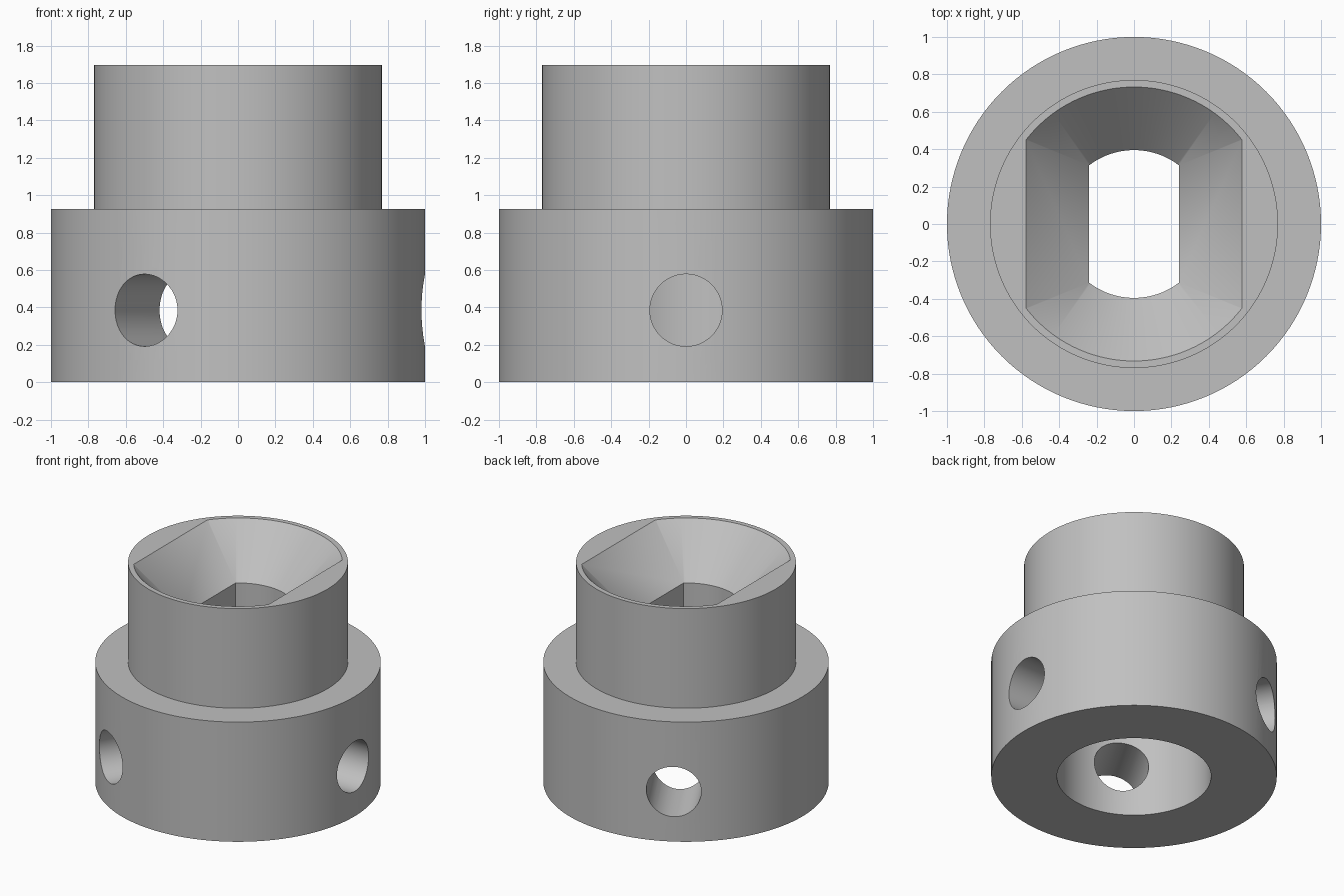
import bpy
import bmesh
from math import acos, cos, sin, pi, radians
from mathutils import Matrix

if "Cube" in bpy.data.objects:
    bpy.data.objects.remove(bpy.data.objects["Cube"], do_unlink=True)

SEGMENTS = 128
HEIGHT = 1.695
FLANGE_HEIGHT = 0.925
BORE_HEIGHT = 0.77
NECK_Z = 1.35

grey = bpy.data.materials.new("plain grey")
grey.use_nodes = True
colour = (0.53, 0.53, 0.53, 1)
grey.diffuse_color = colour
grey.node_tree.nodes["Principled BSDF"].inputs["Base Color"].default_value = colour


def make_object(name, bm):
    bmesh.ops.recalc_face_normals(bm, faces=bm.faces)
    mesh = bpy.data.meshes.new(name)
    bm.to_mesh(mesh)
    bm.free()
    mesh.materials.append(grey)
    obj = bpy.data.objects.new(name, mesh)
    bpy.context.collection.objects.link(obj)
    return obj


def skin(name, rings):
    """Join closed rings of points into a capped solid."""
    bm = bmesh.new()
    loops = [[bm.verts.new(p) for p in ring] for ring in rings]
    for low, high in zip(loops, loops[1:]):
        n = len(low)
        for i in range(n):
            j = (i + 1) % n
            bm.faces.new((low[i], low[j], high[j], high[i]))
    bm.faces.new(loops[0])
    bm.faces.new(loops[-1])
    bmesh.ops.remove_doubles(bm, verts=bm.verts, dist=1e-5)
    return make_object(name, bm)


def circle(radius, z):
    turns = [2 * pi * i / SEGMENTS for i in range(SEGMENTS)]
    return [(radius * cos(a), radius * sin(a), z) for a in turns]


def double_flat(radius, half_width, z):
    """Circle cut by two flats; arc points bunch up at the corners."""
    corner = acos(half_width / radius)
    ring = []
    for start in (0, pi):
        for i in range(61):
            a = radians(36 + 108 * i / 60)
            a = min(max(a, corner), pi - corner) + start
            ring.append((radius * cos(a), radius * sin(a), z))
    return ring


# Stepped body: wide flange with a narrower collar
body = skin("stepped_collar", [
    circle(1, 0), circle(1, FLANGE_HEIGHT),
    circle(0.77, FLANGE_HEIGHT), circle(0.77, HEIGHT)])

# Round bore from below
cutters = [skin("bore_cutter", [circle(0.54, -0.1), circle(0.54, BORE_HEIGHT)])]

# Flat-sided neck opening into a flared mouth
lip = 0.02
cutters.append(skin("funnel_cutter", [
    double_flat(0.395, 0.24, BORE_HEIGHT - 0.1),
    double_flat(0.395, 0.24, NECK_Z),
    double_flat(0.732 + lip, 0.577 + lip, HEIGHT + lip)]))

# Three radial screw holes
for k in range(3):
    bm = bmesh.new()
    place = (Matrix.Rotation(k * 2 * pi / 3, 4, "Z")
             @ Matrix.Translation((0.75, 0, 0.385))
             @ Matrix.Rotation(pi / 2, 4, "Y"))
    bmesh.ops.create_cone(bm, cap_ends=True, segments=64, radius1=0.193,
                          radius2=0.193, depth=0.9, matrix=place)
    cutters.append(make_object("screw_hole_cutter", bm))

# Cut the openings and clear the cutters away
bpy.ops.object.select_all(action="DESELECT")
body.select_set(True)
bpy.context.view_layer.objects.active = body
for cutter in cutters:
    cutter.hide_render = True
    cut = body.modifiers.new(cutter.name, "BOOLEAN")
    cut.operation = "DIFFERENCE"
    cut.solver = "EXACT"
    cut.object = cutter
    bpy.ops.object.modifier_apply(modifier=cut.name)
    bpy.data.objects.remove(cutter, do_unlink=True)

bpy.ops.object.shade_smooth_by_angle(angle=radians(30))
